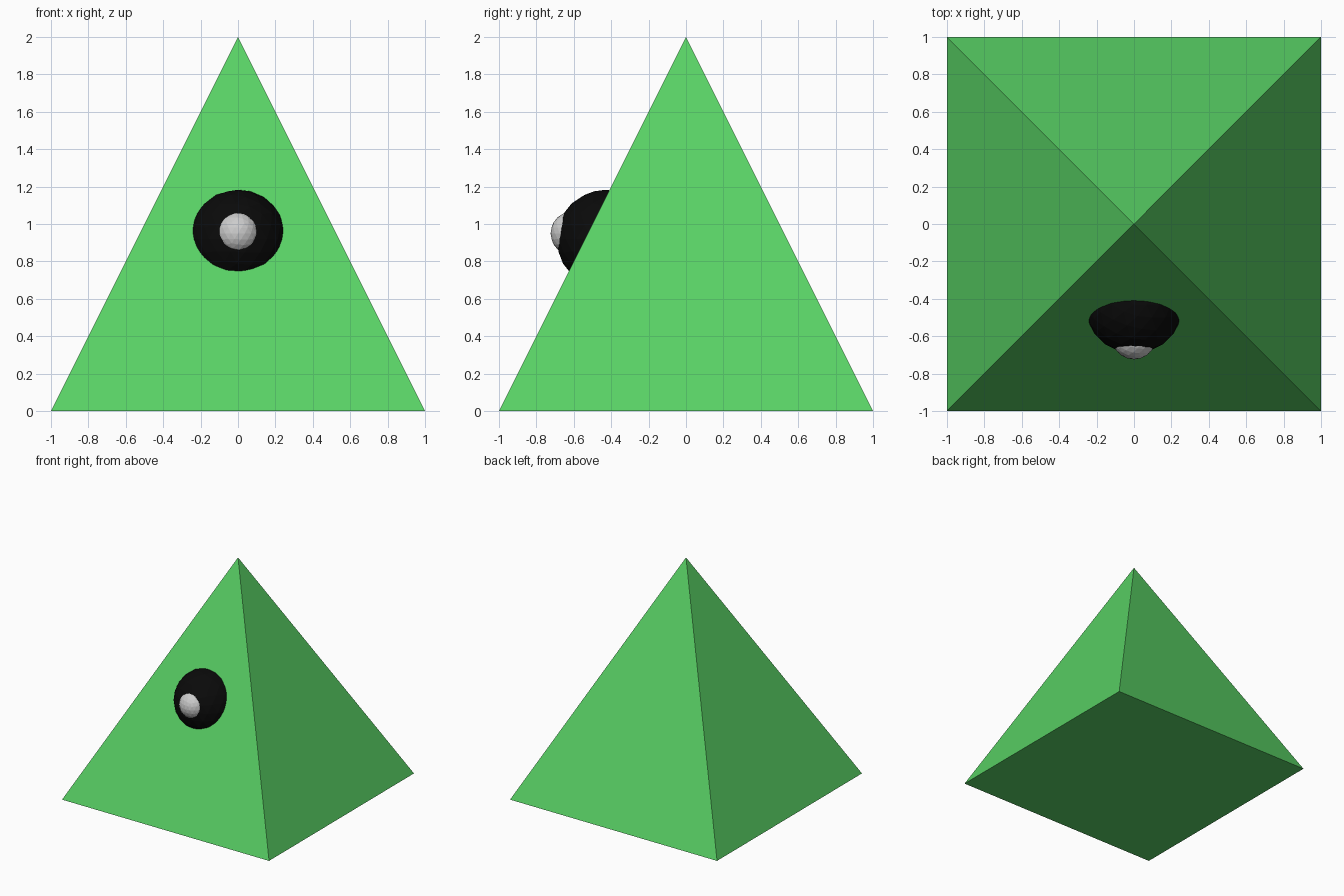
import bpy
import math

if "Cube" in bpy.data.objects:
    bpy.data.objects.remove(bpy.data.objects["Cube"])


def paint(obj, name, color):
    mat = bpy.data.materials.new(name)
    mat.diffuse_color = color
    mat.use_nodes = True
    mat.node_tree.nodes["Principled BSDF"].inputs["Base Color"].default_value = mat.diffuse_color
    obj.data.materials.append(mat)


def ball(name, radius, location):
    bpy.ops.mesh.primitive_ico_sphere_add(subdivisions=3, radius=radius, location=location)
    obj = bpy.context.object
    obj.name = name
    return obj


# Four-sided pyramid body: a four-vertex cone turned square to the axes
bpy.ops.mesh.primitive_cone_add(vertices=4, radius1=math.sqrt(2), radius2=0, depth=2,
                                location=(0, 0, 1), rotation=(0, 0, math.pi / 4))
body = bpy.context.object
body.name = "pyramid_body"
bpy.ops.object.transform_apply(location=False, rotation=True, scale=True)
paint(body, "green", (0.1, 0.64, 0.13, 1))

# Dark eye ball sunk into the front face
eye = ball("eye", 0.263, (0, -0.43, 0.92))
paint(eye, "black", (0.003, 0.003, 0.003, 1))

# Pale pupil bulging from the eye
ball("pupil", 0.118, (0, -0.606, 0.95))
